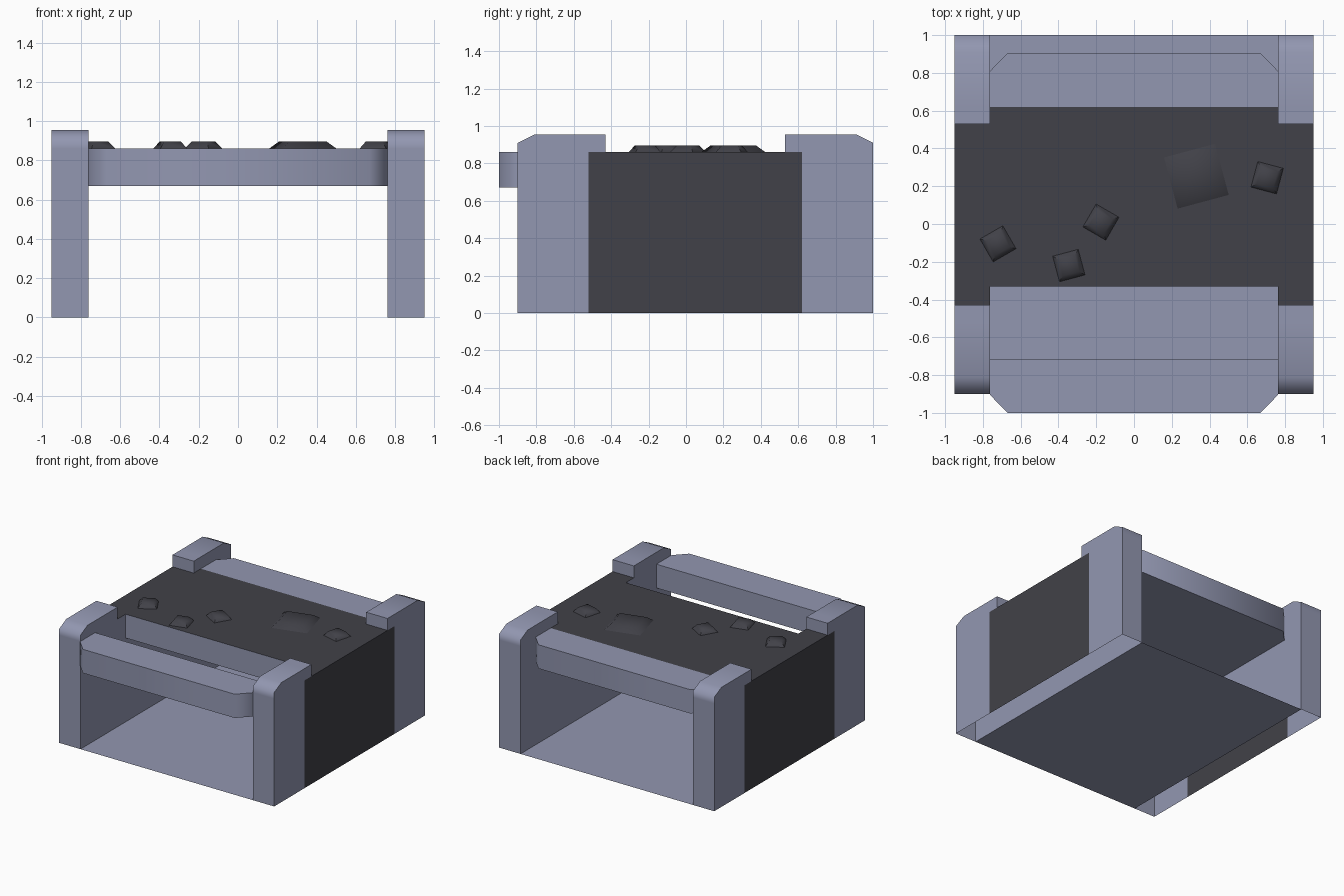
import bpy, bmesh, math
from mathutils import Matrix

if "Cube" in bpy.data.objects:
    bpy.data.objects.remove(bpy.data.objects["Cube"])


def material(name, rgb):
    m = bpy.data.materials.new(name)
    m.diffuse_color = (*rgb, 1)
    m.use_nodes = True
    m.node_tree.nodes["Principled BSDF"].inputs["Base Color"].default_value = m.diffuse_color
    return m


STEEL = material("blue grey", (0.29, 0.31, 0.44))
DARK = material("charcoal", (0.053, 0.053, 0.065))


def finish(name, bm, angle=70):
    bmesh.ops.remove_doubles(bm, verts=bm.verts, dist=1e-5)
    bmesh.ops.recalc_face_normals(bm, faces=bm.faces)
    me = bpy.data.meshes.new(name)
    bm.to_mesh(me)
    bm.free()
    me.materials.append(STEEL)
    me.materials.append(DARK)
    ob = bpy.data.objects.new(name, me)
    bpy.context.collection.objects.link(ob)
    bpy.ops.object.select_all(action='DESELECT')
    ob.select_set(True)
    bpy.context.view_layer.objects.active = ob
    bpy.ops.object.shade_smooth_by_angle(angle=math.radians(angle))
    return ob


def quad(bm, pts, mat=0):
    f = bm.faces.new([bm.verts.new(p) for p in pts])
    f.material_index = mat


def prism(name, outline, z0, z1, top_mat=0):
    """Upright prism from an xy outline."""
    bm = bmesh.new()
    base = bm.faces.new([bm.verts.new((x, y, z0)) for x, y in outline])
    new = bmesh.ops.extrude_face_region(bm, geom=[base])["geom"]
    for g in new:
        if isinstance(g, bmesh.types.BMVert):
            g.co.z = z1
        elif isinstance(g, bmesh.types.BMFace):
            g.material_index = top_mat
    return finish(name, bm)


DECK, POST, CHAMFER = 0.86, 0.955, 0.91
INNER, OUTER = 0.762, 0.95

# Side walls: open-bottomed shells, raised at both ends, dark panel between
stations = [-0.9, -0.81, -0.52, -0.43, 0.53, 0.62, 0.91, 1.0]


def top_z(y):
    return CHAMFER if y in (-0.9, 1.0) else POST


for side, s in (("left", -1), ("right", 1)):
    bm = bmesh.new()
    a, b = s * INNER, s * OUTER
    for y0, y1 in zip(stations, stations[1:]):
        notch = y0 == -0.43
        dark = -0.53 < y0 and y1 < 0.63
        z0, z1 = (DECK, DECK) if notch else (top_z(y0), top_z(y1))
        for x in (a, b):
            quad(bm, [(x, y0, 0), (x, y1, 0), (x, y1, DECK), (x, y0, DECK)],
                 int(dark and x == b))
            if not notch:
                quad(bm, [(x, y0, DECK), (x, y1, DECK), (x, y1, z1), (x, y0, z0)])
        quad(bm, [(a, y0, z0), (b, y0, z0), (b, y1, z1), (a, y1, z1)], int(notch))
    for y in (-0.9, 1.0):
        quad(bm, [(a, y, 0), (b, y, 0), (b, y, DECK), (a, y, DECK)])
        quad(bm, [(a, y, DECK), (b, y, DECK), (b, y, CHAMFER), (a, y, CHAMFER)])
    for y in (-0.43, 0.53):
        quad(bm, [(a, y, DECK), (b, y, DECK), (b, y, POST), (a, y, POST)])
    finish(side + "_wall", bm)

# Deck between the walls, dark on top
w = INNER
prism("deck", [(-w, -0.33), (w, -0.33), (w, 0.62), (-w, 0.62)], 0.67, DECK, 1)

# Front and back bars with clipped outer corners
for name, yi, yo in (("front_bar", -0.715, -1.0), ("back_bar", 0.62, 0.905)):
    yc = yo - math.copysign(0.095, yo)
    prism(name, [(-w, yi), (w, yi), (w, yc), (0.67, yo), (-0.67, yo), (-w, yc)],
          0.67, DECK)

# Floor sheet
bm = bmesh.new()
quad(bm, [(-w, -0.9, 0), (w, -0.9, 0), (w, 1, 0), (-w, 1, 0)])
finish("floor", bm)

# Low tapered stones on the deck: x, y, base size, top size, turn
stones = [(-0.72, -0.105, 0.14, 0.09, 30), (-0.345, -0.22, 0.14, 0.09, 15),
          (-0.175, 0.01, 0.14, 0.09, -30), (0.705, 0.245, 0.14, 0.09, -15),
          (0.33, 0.253, 0.28, 0.20, 15)]
for x, y, base, top, turn in stones:
    bm = bmesh.new()
    h = 0.035
    bmesh.ops.create_cone(bm, cap_ends=True, segments=4, depth=h,
                          radius1=base / math.sqrt(2), radius2=top / math.sqrt(2),
                          matrix=Matrix.Translation((x, y, DECK + h / 2))
                          @ Matrix.Rotation(math.radians(45 + turn), 4, 'Z'))
    for f in bm.faces:
        f.material_index = 1
    finish("stone", bm)
